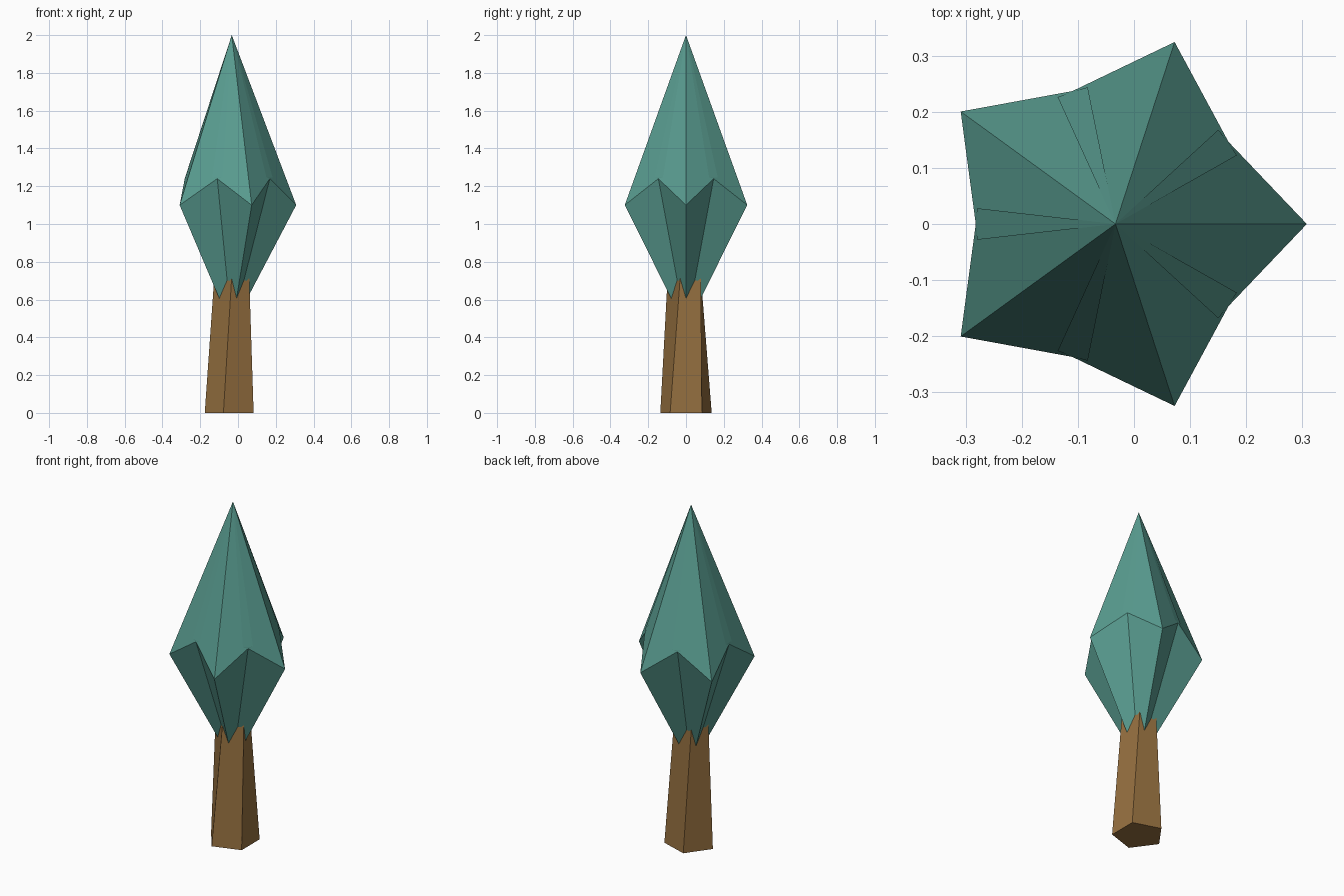
import bpy
from math import sin, cos, radians

if "Cube" in bpy.data.objects:
    bpy.data.objects.remove(bpy.data.objects["Cube"])

CX = -0.033  # x of the tree axis


def polar(r, deg, z):
    a = radians(deg)
    return (CX + r * cos(a), r * sin(a), z)


def material(name, rgb):
    m = bpy.data.materials.new(name)
    m.diffuse_color = (*rgb, 1)
    m.use_nodes = True
    m.node_tree.nodes["Principled BSDF"].inputs["Base Color"].default_value = m.diffuse_color
    return m


def add_mesh(name, verts, faces, mat):
    me = bpy.data.meshes.new(name)
    me.from_pydata(verts, [], faces)
    me.materials.append(mat)
    ob = bpy.data.objects.new(name, me)
    bpy.context.collection.objects.link(ob)
    return ob


bark = material("bark", (0.305, 0.162, 0.051))
leaf = material("leaf", (0.098, 0.328, 0.275))

# Trunk: tapered five-sided prism with a slight twist
low = [polar(0.143, 36 + 72 * i, 0) for i in range(5)]
high = [polar(0.094, 56 + 72 * i, 0.78) for i in range(5)]
sides = [(i, (i + 1) % 5, 5 + (i + 1) % 5, 5 + i) for i in range(5)]
add_mesh("trunk", low + high,
         sides + [(4, 3, 2, 1, 0), (5, 6, 7, 8, 9)], bark)

# Foliage: double pyramid on a zigzag five-pointed star
ring = []
for i in range(5):
    ring.append(polar(0.341, 72 * i, 1.10))
    ring.append(polar(0.249, 72 * i + 36, 1.24))
faces = []
for i in range(10):
    j = (i + 1) % 10
    faces += [(i, j, 10), (j, i, 11)]
add_mesh("foliage", ring + [(CX, 0, 2.0), (CX, 0, 0.45)], faces, leaf)

# Creases: thin slivers filling the bottom of each upper valley
verts, faces = [(CX, 0, 2.0)], []
for i in range(5):
    mid = 72 * i + 36
    n = len(verts)
    verts += [polar(0.2486, mid - 6.5, 1.247), polar(0.2486, mid + 6.5, 1.247),
              polar(0.248, mid, 1.24)]
    faces += [(0, n, n + 1), (n, n + 2, n + 1),
              (0, n + 2, n), (0, n + 1, n + 2)]
add_mesh("foliage_creases", verts, faces, leaf)
